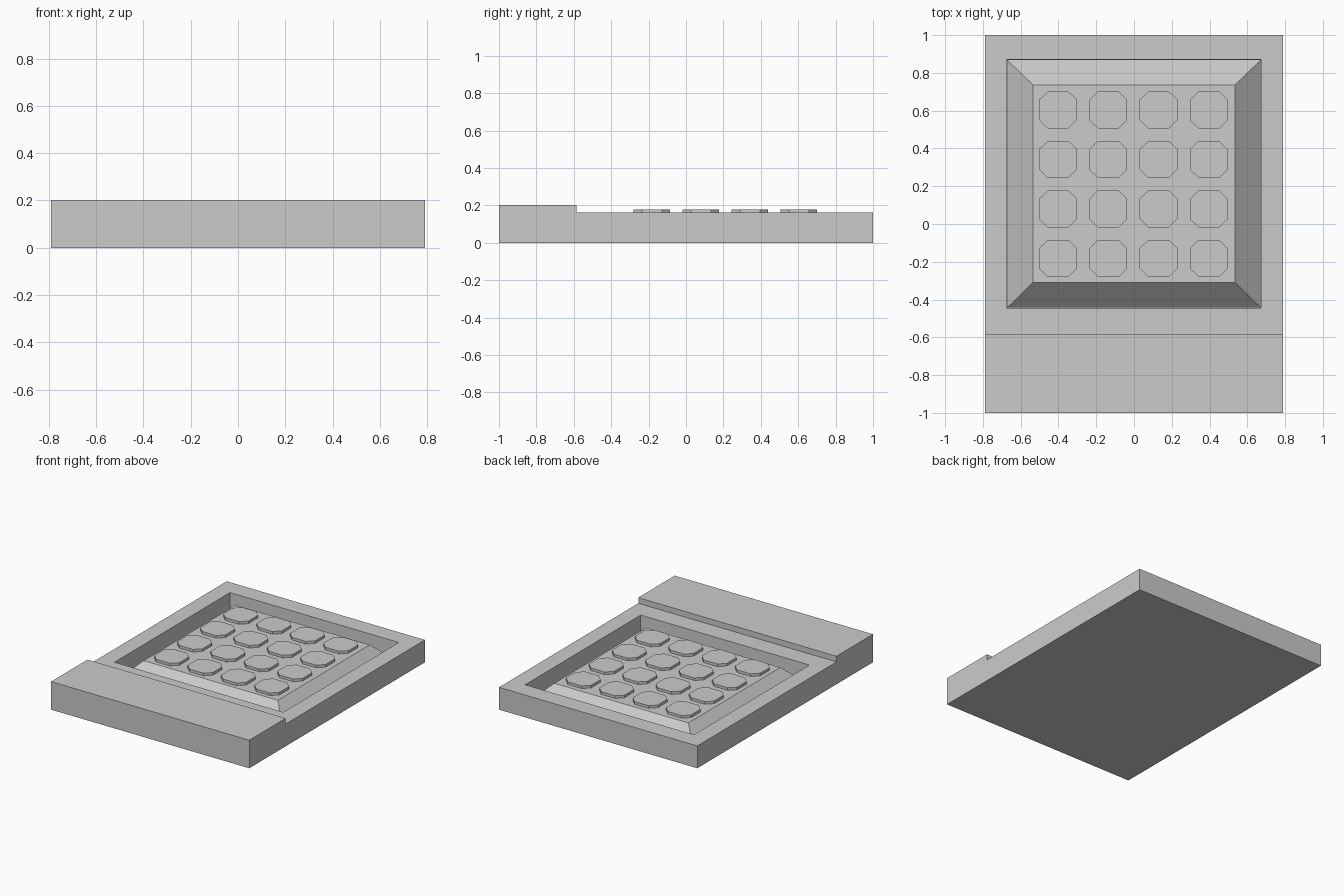
import bpy
import bmesh

cube = bpy.data.objects.get("Cube")
if cube:
    bpy.data.objects.remove(cube, do_unlink=True)

# One plain grey for every part
grey = bpy.data.materials.new("plain grey")
grey.use_nodes = True
colour = (0.6, 0.6, 0.6, 1)
grey.diffuse_color = colour
grey.node_tree.nodes["Principled BSDF"].inputs["Base Color"].default_value = colour

HALF_WIDTH = 0.79
DECK_Z = 0.161
PLATEAU_Z = 0.158
TRENCH_Z = 0.027


def make_mesh(name, bm):
    bmesh.ops.recalc_face_normals(bm, faces=bm.faces)
    mesh = bpy.data.meshes.new(name)
    bm.to_mesh(mesh)
    bm.free()
    mesh.materials.append(grey)
    return mesh


def add_object(name, mesh, location=(0, 0, 0)):
    obj = bpy.data.objects.new(name, mesh)
    obj.location = location
    bpy.context.collection.objects.link(obj)
    return obj


def extrude_polygon(bm, points, offset):
    face = bm.faces.new([bm.verts.new(p) for p in points])
    result = bmesh.ops.extrude_face_region(bm, geom=[face], use_keep_orig=True)
    verts = [v for v in result["geom"] if isinstance(v, bmesh.types.BMVert)]
    bmesh.ops.translate(bm, verts=verts, vec=offset)
    bmesh.ops.recalc_face_normals(bm, faces=bm.faces)


# Body: stepped side profile, extruded across the width
bm = bmesh.new()
profile = [(-1, 0), (1, 0), (1, DECK_Z), (-0.585, DECK_Z), (-0.585, 0.202), (-1, 0.202)]
extrude_polygon(bm, [(-HALF_WIDTH, y, z) for y, z in profile], (2 * HALF_WIDTH, 0, 0))
deck = next(f for f in bm.faces
            if f.normal.z > 0.9 and abs(f.calc_center_median().z - DECK_Z) < 0.001)


def step(half_x, front, back, z):
    """Inset the deck face and place its new inner rectangle."""
    bmesh.ops.inset_region(bm, faces=[deck], thickness=0.02)
    middle = deck.calc_center_median().y
    for v in deck.verts:
        v.co = (half_x if v.co.x > 0 else -half_x,
                back if v.co.y > middle else front, z)


# Pocket rim, upright pocket wall, then the slope up to the key plateau
step(0.673, -0.445, 0.87, DECK_Z)
step(0.67, -0.442, 0.867, TRENCH_Z)
step(0.535, -0.31, 0.737, PLATEAU_Z)
add_object("keypad_body", make_mesh("keypad_body", bm))

# Keys: a four by four grid of square caps with cut corners
bm = bmesh.new()
a, b = 0.1, 0.055
outline = [(a, -b), (a, b), (b, a), (-b, a), (-a, b), (-a, -b), (-b, -a), (b, -a)]
extrude_polygon(bm, [(x, y * 0.975, -0.005) for x, y in outline], (0, 0, 0.024))
key_mesh = make_mesh("key", bm)
for row in range(4):
    for column in range(4):
        place = (-0.402 + column * 0.266, 0.604 - row * 0.262, PLATEAU_Z)
        add_object(f"key_{row + 1}_{column + 1}", key_mesh, place)
